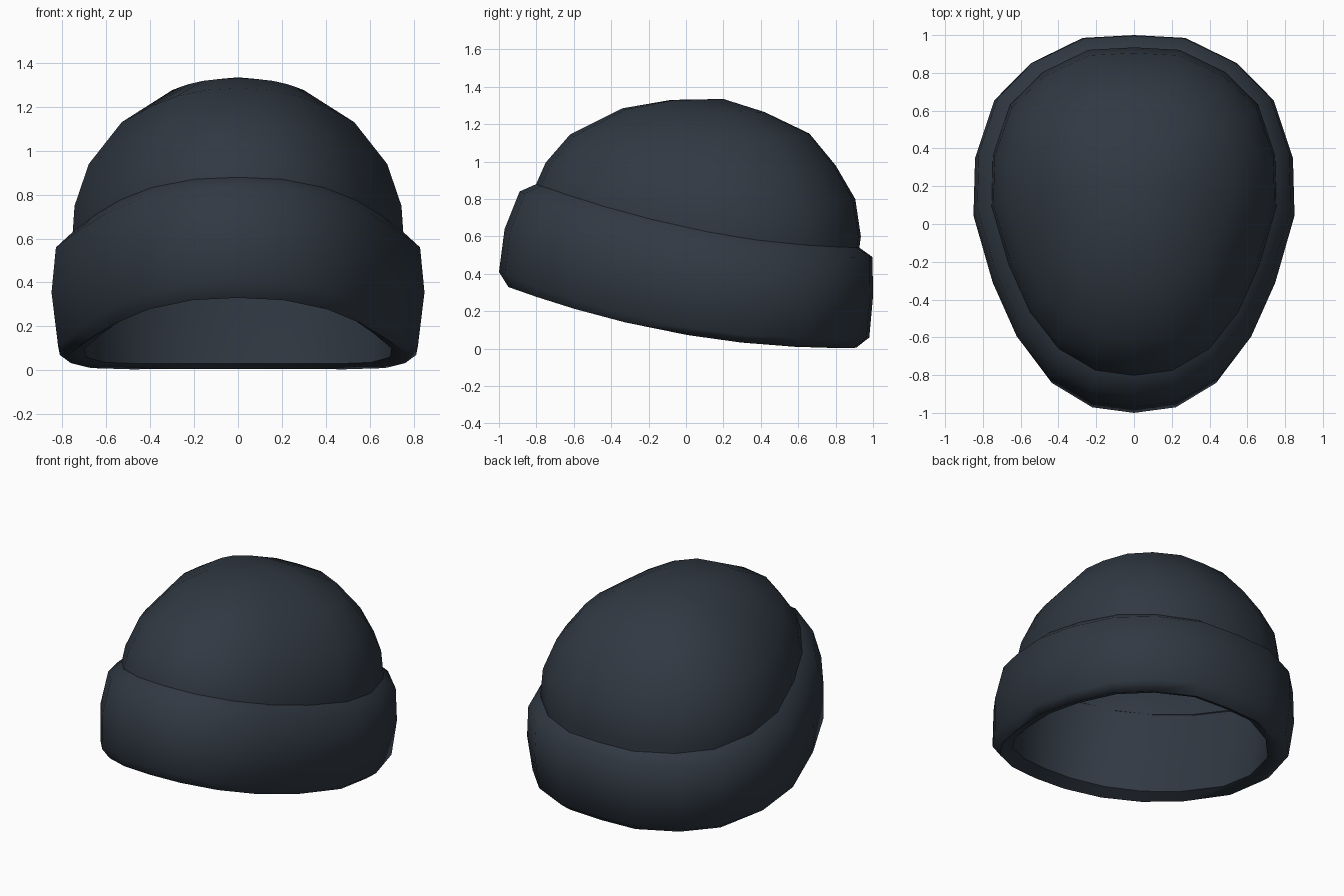
import bpy, bmesh, math

if "Cube" in bpy.data.objects:
    bpy.data.objects.remove(bpy.data.objects["Cube"])

# one dark knit colour
wool = bpy.data.materials.new("dark slate wool")
wool.diffuse_color = (0.03, 0.04, 0.055, 1)
wool.use_nodes = True
wool.node_tree.nodes["Principled BSDF"].inputs["Base Color"].default_value = wool.diffuse_color

# half of the egg-shaped head outline: (share of length, share of half width)
HALF = [(1, 0), (0.985, 0.32), (0.85, 0.64), (0.65, 0.87), (0.34, 0.99), (0.03, 1.0),
        (-0.33, 0.88), (-0.62, 0.73), (-0.84, 0.53), (-0.97, 0.27), (-1, 0)]
OUTLINE = [(s, w) for s, w in HALF] + [(s, -w) for s, w in HALF[-2:0:-1]]


def ring(bm, yf, zf, yb, zb, half_width, dip):
    """Tilted loop from front point to back point, sagging at the sides."""
    verts = []
    for s, w in OUTLINE:
        y = (yf + yb) / 2 + (yb - yf) / 2 * s
        z = (zf + zb) / 2 + (zb - zf) / 2 * s - dip * (1 - s * s)
        verts.append(bm.verts.new((half_width * w, y, z)))
    return verts


def loft(name, rows, apex=None, angle=60):
    bm = bmesh.new()
    loops = [ring(bm, *r) for r in rows]
    n = len(OUTLINE)
    for a, b in zip(loops, loops[1:]):
        for i in range(n):
            j = (i + 1) % n
            bm.faces.new((a[j], a[i], b[i], b[j]))
    if apex:
        tip = bm.verts.new(apex)
        top = loops[-1]
        for i in range(n):
            bm.faces.new((top[(i + 1) % n], top[i], tip))
    mesh = bpy.data.meshes.new(name)
    bm.to_mesh(mesh)
    bm.free()
    mesh.materials.append(wool)
    ob = bpy.data.objects.new(name, mesh)
    bpy.context.collection.objects.link(ob)
    bpy.ops.object.select_all(action='DESELECT')
    ob.select_set(True)
    bpy.context.view_layer.objects.active = ob
    bpy.ops.object.shade_smooth_by_angle(angle=math.radians(angle))
    return ob


# crown: starts at the inside of the opening and rises to the tip
loft("crown", [
    (-0.86, 0.36, 0.86, 0.03, 0.70, 0.09),
    (-0.81, 0.86, 0.935, 0.60, 0.755, 0.12),
    (-0.75, 0.995, 0.905, 0.80, 0.745, 0.145),
    (-0.62, 1.145, 0.80, 0.98, 0.68, 0.12),
    (-0.34, 1.285, 0.66, 1.15, 0.53, 0.085),
    (-0.08, 1.33, 0.42, 1.265, 0.30, 0.02),
], apex=(0, 0.2, 1.335))

# folded cuff: underside, outer face, then the top lip back to the crown
loft("folded_cuff", [
    (-0.86, 0.36, 0.86, 0.03, 0.70, 0.09),
    (-0.95, 0.33, 0.91, 0.005, 0.77, 0.09),
    (-1.0, 0.41, 0.98, 0.06, 0.82, 0.12),
    (-0.97, 0.64, 1.0, 0.28, 0.85, 0.10),
    (-0.89, 0.84, 0.997, 0.49, 0.83, 0.10),
    (-0.80, 0.88, 0.92, 0.545, 0.745, 0.07),
])
for ob in bpy.context.collection.objects:
    # keep normals pointing outwards
    bm = bmesh.new()
    bm.from_mesh(ob.data)
    crown_out = max(bm.faces, key=lambda f: f.calc_center_median().x)
    if crown_out.normal.x < 0:
        bmesh.ops.reverse_faces(bm, faces=bm.faces)
    bm.to_mesh(ob.data)
    bm.free()
